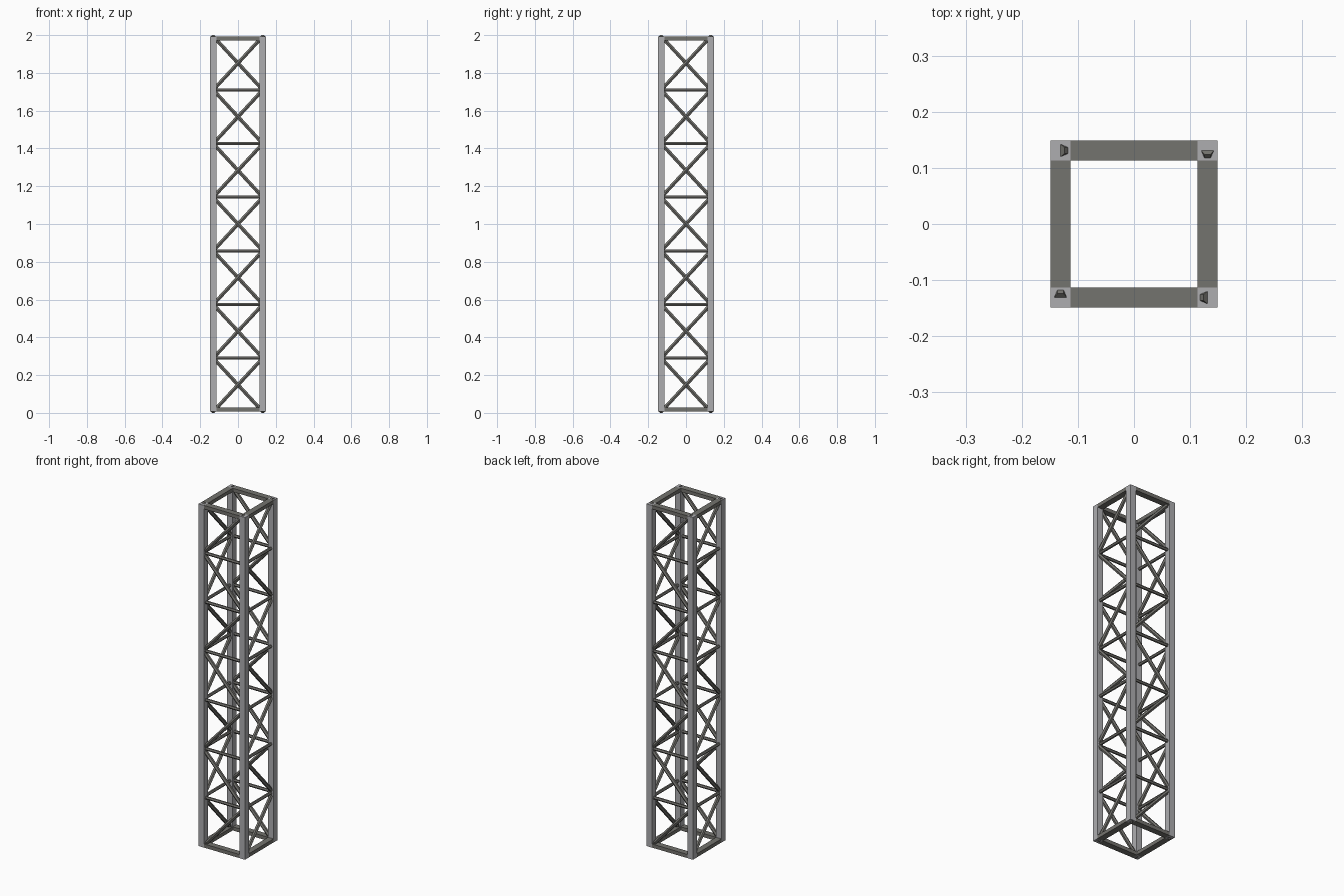
import bpy
import bmesh
import math
from mathutils import Matrix, Vector

cube = bpy.data.objects.get("Cube")
if cube:
    bpy.data.objects.remove(cube, do_unlink=True)

# Main dimensions
POST = 0.036            # square post width
C = 0.131               # post centre offset
BOTTOM, TOP = 0.0065, 1.9935
BAYS = 7
STEP = (TOP - BOTTOM) / BAYS
FRAME = 0.021           # height of the end frame rails
BRACE_R, RUNG_R = 0.0112, 0.009


def material(name, color):
    mat = bpy.data.materials.new(name)
    mat.use_nodes = True
    mat.diffuse_color = (*color, 1)
    mat.node_tree.nodes["Principled BSDF"].inputs["Base Color"].default_value = (*color, 1)
    return mat


light_steel = material("light steel", (0.42, 0.42, 0.435))
dark_steel = material("dark steel", (0.175, 0.172, 0.157))


def add_box(bm, center, size):
    matrix = Matrix.Translation(center) @ Matrix.Diagonal((*size, 1))
    bmesh.ops.create_cube(bm, size=1, matrix=matrix)


def add_hex_bar(bm, start, end, radius):
    """Six-sided bar lying in a plane of constant y."""
    start, end = Vector(start), Vector(end)
    d = end - start
    matrix = Matrix.Translation((start + end) / 2) @ Matrix.Rotation(math.atan2(d.x, d.z), 4, "Y")
    bmesh.ops.create_cone(bm, cap_ends=True, segments=6, radius1=radius,
                          radius2=radius, depth=d.length, matrix=matrix)


def finish(name, bm, mat, turn):
    bmesh.ops.rotate(bm, verts=bm.verts, cent=(0, 0, 0),
                     matrix=Matrix.Rotation(turn, 3, "Z"))
    mesh = bpy.data.meshes.new(name)
    bm.to_mesh(mesh)
    bm.free()
    mesh.materials.append(mat)
    bpy.context.collection.objects.link(bpy.data.objects.new(name, mesh))


# Each side is the front side turned about the vertical axis
for i, side in enumerate(("front", "left", "back", "right")):
    turn = i * math.pi / 2

    # Corner post
    bm = bmesh.new()
    add_box(bm, (C, -C, (TOP + BOTTOM) / 2), (POST, POST, TOP - BOTTOM))
    finish(side + "_corner_post", bm, light_steel, turn)

    # Rails of the bottom and top frames
    bm = bmesh.new()
    for z in (BOTTOM + FRAME / 2, TOP - FRAME / 2):
        add_box(bm, (0, -C, z), (2 * C - POST, POST - 0.001, FRAME))
    finish(side + "_end_rails", bm, dark_steel, turn)

    # Horizontal rungs between bays
    bm = bmesh.new()
    for k in range(1, BAYS):
        z = BOTTOM + k * STEP
        add_hex_bar(bm, (-C, -C, z), (C, -C, z), RUNG_R)
    finish(side + "_rungs", bm, dark_steel, turn)

    # Zigzag diagonal braces
    bm = bmesh.new()
    for k in range(BAYS):
        x = C if k % 2 == 0 else -C
        z = BOTTOM + k * STEP
        add_hex_bar(bm, (-x, -C, z), (x, -C, z + STEP), BRACE_R)
    finish(side + "_braces", bm, dark_steel, turn)
